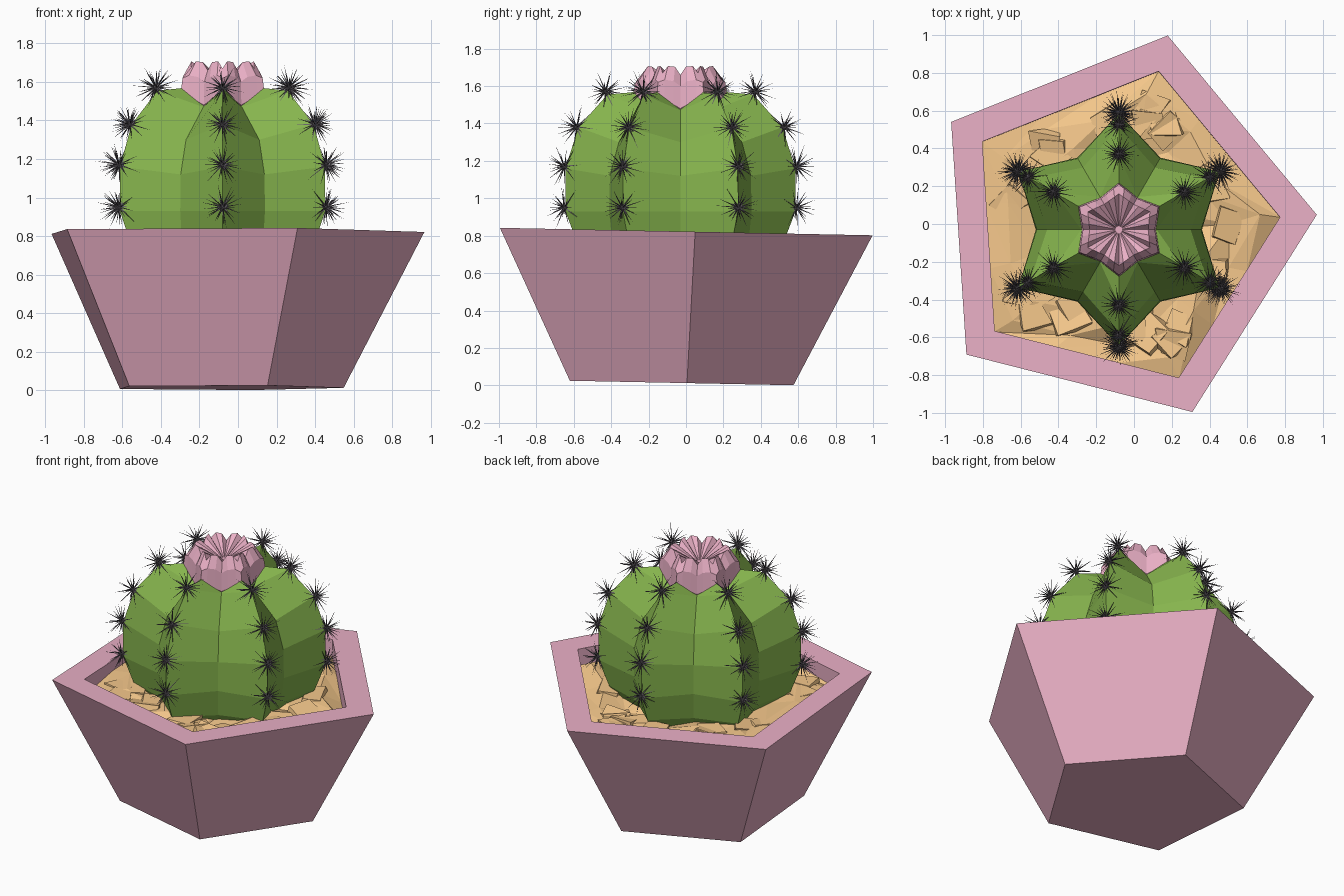
import bpy, bmesh, math, random
from mathutils import Vector, Matrix

if "Cube" in bpy.data.objects:
    bpy.data.objects.remove(bpy.data.objects["Cube"])

random.seed(4)
CX, CY = -0.08, -0.03


def material(name, rgb):
    m = bpy.data.materials.new(name)
    m.diffuse_color = (*rgb, 1)
    m.use_nodes = True
    m.node_tree.nodes["Principled BSDF"].inputs["Base Color"].default_value = m.diffuse_color
    return m


PINK = material("pink", (0.82, 0.43, 0.56))
GREEN = material("green", (0.24, 0.46, 0.075))
SAND = material("sand", (0.92, 0.58, 0.26))
DARK = material("spine", (0.13, 0.115, 0.135))


def finish(bm, name, mat, flip=False):
    bmesh.ops.recalc_face_normals(bm, faces=bm.faces)
    if flip:
        bmesh.ops.reverse_faces(bm, faces=bm.faces)
    me = bpy.data.meshes.new(name)
    bm.to_mesh(me)
    bm.free()
    me.materials.append(mat)
    ob = bpy.data.objects.new(name, me)
    bpy.context.collection.objects.link(ob)
    return ob


def loft(name, rings, mat, flip=False):
    """Skin a list of equal-length point rings and cap both ends."""
    bm = bmesh.new()
    vs = [[bm.verts.new(p) for p in ring] for ring in rings]
    n = len(vs[0])
    for a, b in zip(vs, vs[1:]):
        for i in range(n):
            j = (i + 1) % n
            bm.faces.new((a[i], a[j], b[j], b[i]))
    bm.faces.new(vs[0])
    bm.faces.new(vs[-1])
    return finish(bm, name, mat, flip)


def pentagon(r, z):
    pts = []
    for k in range(5):
        a = math.radians(3.75 + 72 * k)
        y = -0.036 + r * math.sin(a) + 0.02 * z
        pts.append((CX + r * math.cos(a), y, z + 0.012 - 0.02 * y))  # slight lean
    return pts


# Pot: tapered five-sided shell with a thick rim
loft("pot", [pentagon(0.63, 0), pentagon(1.05, 0.81), pentagon(0.855, 0.81),
             pentagon(0.855, 0.6)], PINK, True)

# Soil bed: pentagon with a jittered, faceted top
bm = bmesh.new()
rings = []
for s in (1.0, 0.84, 0.66, 0.4):
    corners = [Vector(p) for p in pentagon(0.86 * s, 0.73)]
    ring = []
    for k in range(5):
        for t in range(3):
            p = corners[k].lerp(corners[(k + 1) % 5], t / 3)
            p.z += random.uniform(-0.05, 0.03)
            if s < 1:
                p.x += random.uniform(-0.04, 0.04)
                p.y += random.uniform(-0.04, 0.04)
            ring.append(bm.verts.new(p))
    rings.append(ring)
for a, b in zip(rings, rings[1:]):
    for i in range(15):
        j = (i + 1) % 15
        bm.faces.new((a[i], a[j], b[j]))
        bm.faces.new((a[i], b[j], b[i]))
bm.faces.new(rings[-1])
finish(bm, "soil", SAND)

# Gravel: flat angular chunks scattered on the soil
bm = bmesh.new()
corners = [Vector(p) for p in pentagon(0.86, 0.70)]
mid = Vector((CX, CY, 0.70))
for i in range(25):
    k = i % 5
    edge = corners[k].lerp(corners[(k + 1) % 5], random.random())
    c = mid.lerp(edge, random.uniform(0.66, 0.82))
    spin = Matrix.Rotation(random.uniform(0, 6.28), 3, 'Z') @ \
        Matrix.Rotation(random.uniform(-0.3, 0.3), 3, 'X')
    pts = []
    for sx in (-1, 1):
        for sy in (-1, 1):
            for sz in (-1, 1):
                d = Vector((sx * random.uniform(0.05, 0.11),
                            sy * random.uniform(0.04, 0.09), sz * 0.045))
                pts.append(bm.verts.new(c + spin @ d))
    bmesh.ops.convex_hull(bm, input=pts)
finish(bm, "gravel", SAND)


def star(rib_r, rib_z, valley_r, valley_z):
    """Twelve-point ring: six ribs alternating with six valleys."""
    pts = []
    for k in range(12):
        a = math.radians(30 * k)
        r, z = (rib_r, rib_z) if k % 2 else (valley_r, valley_z)
        pts.append((CX + r * math.cos(a), CY + r * math.sin(a), z))
    return pts


# Cactus body: six-ribbed barrel
RIBS = [(0.95, 0.62), (1.17, 0.62), (1.38, 0.555), (1.57, 0.40)]
loft("cactus_body", [
    star(0.46, 0.62, 0.34, 0.62), star(0.55, 0.76, 0.42, 0.76),
    star(0.615, 0.93, 0.44, 0.93), star(0.615, 1.16, 0.435, 1.12),
    star(0.545, 1.38, 0.38, 1.30), star(0.39, 1.555, 0.20, 1.47),
    star(0.22, 1.57, 0.15, 1.50)], GREEN, True)


# Flower: twelve flat panels with rounded tops around a folded, dished centre
def panels(rib_r, rib_z, valley_r, valley_z, lift=0):
    ring = [Vector(p) for p in star(rib_r, rib_z, valley_r, valley_z)]
    pts = []
    for a, b in zip(ring, ring[1:] + ring[:1]):
        pts += [a] + [a.lerp(b, t) + Vector((0, 0, lift)) for t in (0.3, 0.7)]
    return pts


loft("flower", [
    panels(0.20, 1.47, 0.17, 1.44), panels(0.25, 1.55, 0.195, 1.48),
    panels(0.24, 1.62, 0.19, 1.60, 0.02), panels(0.19, 1.67, 0.155, 1.66, 0.04),
    panels(0.02, 1.61, 0.02, 1.61)], PINK)

# Spines: starbursts of thin needles along each rib
bm = bmesh.new()
for k in range(6):
    a = math.radians(30 + 60 * k)
    for z, r in RIBS:
        c = Vector((CX + r * math.cos(a), CY + r * math.sin(a), z))
        bmesh.ops.create_icosphere(bm, subdivisions=1, radius=0.018,
                                   matrix=Matrix.Translation(c))
        turn = random.uniform(0, 6.28)
        for n in range(34):
            h = 1 - 2 * (n + 0.5) / 34
            w = math.sqrt(1 - h * h)
            b = turn + n * 2.39996
            d = Vector((w * math.cos(b), w * math.sin(b), h))
            L = random.uniform(0.085, 0.13)
            m = Matrix.Translation(c + d * L / 2) @ \
                d.to_track_quat('Z', 'Y').to_matrix().to_4x4()
            bmesh.ops.create_cone(bm, segments=3, radius1=0.005, radius2=0,
                                  depth=L, matrix=m)
finish(bm, "spines", DARK)
